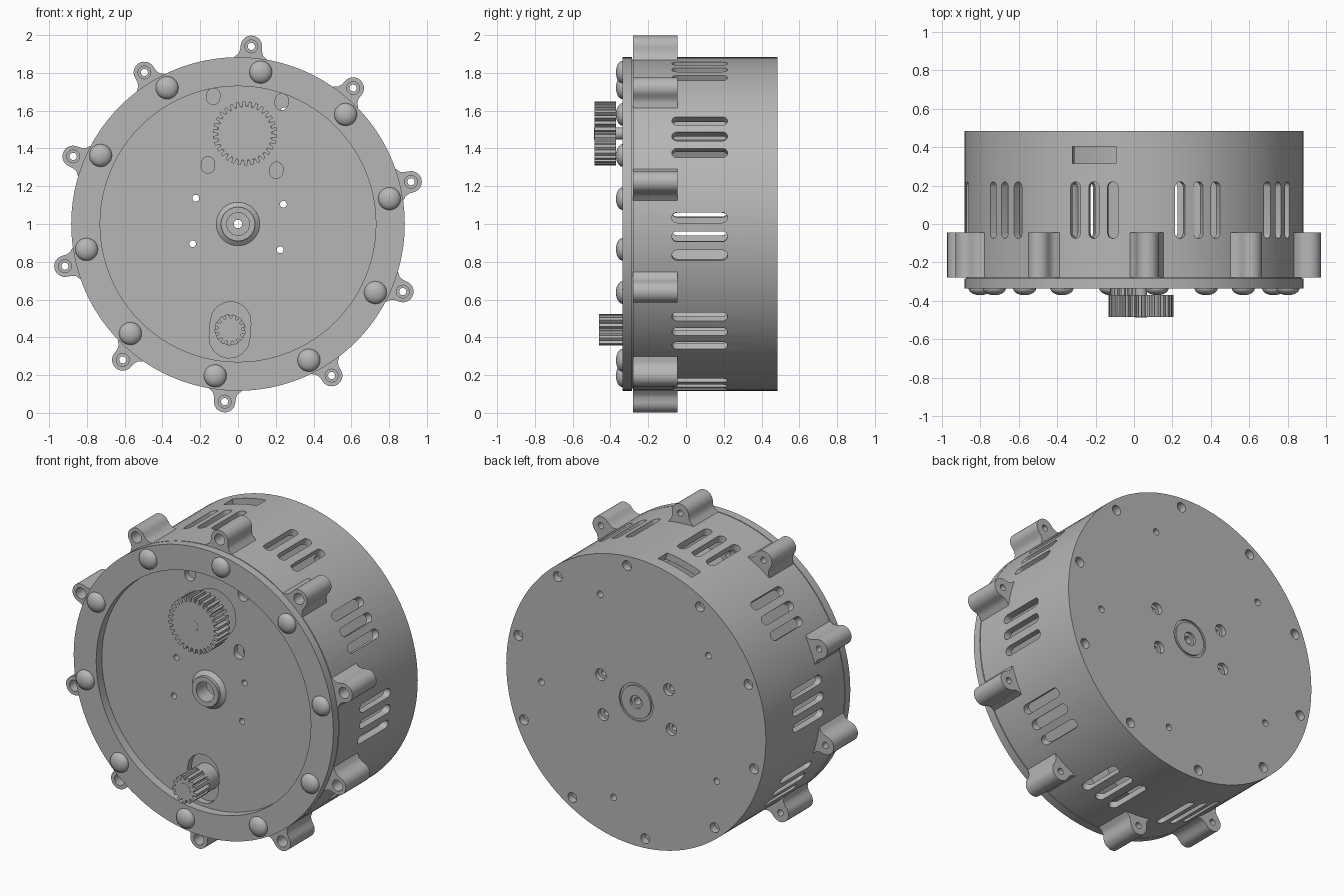
import bpy, bmesh, math
from math import sin, cos, radians, pi
from mathutils import Matrix

if "Cube" in bpy.data.objects:
    bpy.data.objects.remove(bpy.data.objects["Cube"], do_unlink=True)

mat = bpy.data.materials.new("machined_grey")
mat.use_nodes = True
GREY = (0.47, 0.47, 0.47, 1)
mat.diffuse_color = GREY
mat.node_tree.nodes["Principled BSDF"].inputs["Base Color"].default_value = GREY

AXIS = Matrix.Translation((0, 0, 1))   # main axis runs along y at z = 1
TILT = 85.7                            # direction of the first mounting ear
RADIUS, WALL, BACK = 0.883, 0.84, 0.485


def around(angle):
    """Turn a part built at the top of the drum to a polar angle."""
    return AXIS @ Matrix.Rotation(radians(90 - angle), 4, 'Y')


def at(x, z):
    return AXIS @ Matrix.Translation((x, 0, z))


def polar(r, angle):
    return r * cos(radians(angle)), r * sin(radians(angle))


def circle(r, n=32):
    return [polar(r, 360 * i / n) for i in range(n)]


def stadium(width, height, n=8):
    r, h = width / 2, (height - width) / 2
    return [(r * cos(pi * i / n), h + r * sin(pi * i / n)) for i in range(n + 1)] + \
           [(-r * cos(pi * i / n), -h - r * sin(pi * i / n)) for i in range(n + 1)]


def box(w, h):
    return [(-w / 2, -h / 2), (w / 2, -h / 2), (w / 2, h / 2), (-w / 2, h / 2)]


def gear_outline(teeth, root, tip):
    pts = []
    for i in range(teeth):
        for f, r in ((0, root), (0.28, root), (0.42, tip), (0.86, tip)):
            pts.append(polar(r, 360 * (i + f) / teeth))
    return pts


def prism(bm, pts, y0, y1, m=AXIS):
    """Extrude an x-z outline from y0 to y1."""
    a = [bm.verts.new(m @ Matrix.Translation((x, y0, z)).translation) for x, z in pts]
    b = [bm.verts.new(m @ Matrix.Translation((x, y1, z)).translation) for x, z in pts]
    n = len(pts)
    bm.faces.new(a)
    bm.faces.new(b[::-1])
    for i in range(n):
        j = (i + 1) % n
        bm.faces.new((a[i], b[i], b[j], a[j]))


def lathe(bm, profile, m=AXIS, n=32):
    """Spin a closed (radius, y) profile around the y axis."""
    rings = []
    for i in range(n):
        t = 2 * pi * i / n
        rings.append([bm.verts.new(m @ Matrix.Translation((r * cos(t), y, r * sin(t))).translation)
                      for r, y in profile])
    k = len(profile)
    for i in range(n):
        p, q = rings[i], rings[(i + 1) % n]
        for j in range(k):
            h = (j + 1) % k
            if profile[j][0] == 0 and profile[h][0] == 0:
                continue
            bm.faces.new((p[j], p[h], q[h], q[j]))


def finish(name, bm, cutter=None):
    """Make an object, cut it if asked, and shade it."""
    def make(label, mesh_bm):
        bmesh.ops.remove_doubles(mesh_bm, verts=mesh_bm.verts, dist=1e-6)
        bmesh.ops.recalc_face_normals(mesh_bm, faces=mesh_bm.faces)
        me = bpy.data.meshes.new(label)
        mesh_bm.to_mesh(me)
        mesh_bm.free()
        o = bpy.data.objects.new(label, me)
        bpy.context.collection.objects.link(o)
        return o
    ob = make(name, bm)
    ob.data.materials.append(mat)
    bpy.ops.object.select_all(action='DESELECT')
    bpy.context.view_layer.objects.active = ob
    ob.select_set(True)
    if cutter:
        tool = make(name + "_cutter", cutter)
        tool.hide_render = True
        mod = ob.modifiers.new("cut", 'BOOLEAN')
        mod.operation, mod.solver, mod.object = 'DIFFERENCE', 'EXACT', tool
        bpy.ops.object.modifier_apply(modifier=mod.name)
        bpy.data.objects.remove(tool, do_unlink=True)
    bpy.ops.object.shade_smooth_by_angle(angle=radians(30))
    return ob


mount_holes = [polar(0.262, TILT + a) for a in (-62, 62, 118 + 2, 242 - 2)]
mount_holes = [polar(0.262, a) for a in (23.5, 148.5, 203.5, 328.5)]

# Drum housing with closed back, hub groove and centre bore
bm, cut = bmesh.new(), bmesh.new()
lathe(bm, [(0.022, 0.47), (0.04, 0.47), (0.04, BACK), (0.1, BACK), (0.1, 0.475),
           (0.115, 0.475), (0.115, BACK), (RADIUS, BACK), (RADIUS, -0.28),
           (WALL, -0.28), (WALL, 0.42), (0.022, 0.42)], n=96)
upright = Matrix.Translation((0, 0.0725, 0)) @ Matrix.Rotation(pi / 2, 4, 'X')
for i in range(10):
    mid = TILT - 18 + 36 * i
    for step in (-6.5, 0, 6.5):        # cooling slots
        prism(cut, stadium(0.055, 0.295), 0.78, 0.95, around(mid + step) @ upright)
    lathe(cut, [(0, 0.44), (0.03, 0.44), (0.03, 0.5), (0, 0.5)],
          at(*polar(0.825, TILT + 36 * i)), 20)
window = around(TILT + 18) @ Matrix.Translation((0, 0.36, 0)) @ Matrix.Rotation(pi / 2, 4, 'X')
prism(cut, box(0.235, 0.09), 0.78, 0.95, window)
for i in range(5):
    prism(cut, circle(0.02, 20), 0.4, 0.5, at(*polar(0.645, TILT - 18 + 72 * i)))
for p in mount_holes:
    lathe(cut, [(0, 0.4), (0.018, 0.4), (0.018, 0.455), (0.036, 0.455), (0.036, 0.5), (0, 0.5)],
          at(*p), 20)
finish("drum_housing", bm, cut)

# Mounting ears with counterbored holes
bm, cut = bmesh.new(), bmesh.new()
ear = [(0.095, 0.862), (0.085, 0.882), (0.066, 0.898), (0.058, 0.92)]
ear += [(0.057 * cos(pi * i / 14), 0.943 + 0.057 * sin(pi * i / 14)) for i in range(15)]
ear += [(-x, z) for x, z in reversed(ear[:4])]
for i in range(10):
    m = around(TILT + 36 * i)
    prism(bm, ear, -0.28, -0.045, m)
    lathe(cut, [(0, -0.3), (0.034, -0.3), (0.034, -0.2), (0.019, -0.2), (0.019, 0), (0, 0)],
          m @ Matrix.Translation((0, 0, 0.943)), 20)
finish("mounting_ears", bm, cut)

# Front cover: raised rim, recessed plate and hub collar
bm, cut = bmesh.new(), bmesh.new()
lathe(bm, [(0.06, -0.22), (0.06, -0.32), (0.09, -0.32), (0.09, -0.3), (0.115, -0.28),
           (0.73, -0.28), (0.73, -0.335), (RADIUS, -0.335), (RADIUS, -0.285),
           (0.872, -0.285), (0.872, -0.28), (0.839, -0.28), (0.839, -0.24),
           (0.1, -0.24), (0.1, -0.22)], n=96)
gear_at, pinion_at = polar(0.481, TILT), polar(0.562, TILT + 180)
lean = Matrix.Rotation(radians(90 - TILT), 4, 'Y')
prism(cut, circle(0.145, 40), -0.3, -0.2, at(*gear_at))
prism(cut, stadium(0.215, 0.3), -0.3, -0.2, at(*pinion_at) @ lean)
for i in range(4):
    x, z = polar(0.257, 40.5 + 90 * i)
    prism(cut, stadium(0.07, 0.088), -0.3, -0.2, at(gear_at[0] + x, gear_at[1] + z) @ lean)
for p in mount_holes:
    prism(cut, circle(0.018, 20), -0.3, -0.2, at(*p))
finish("front_cover", bm, cut)

# Domed screw heads on the rim
bm = bmesh.new()
dome = [(0, -0.33), (0.06, -0.33)]
dome += [(0.06 * cos(pi * i / 16), -0.335 - 0.036 * sin(pi * i / 16)) for i in range(8)]
dome.append((0, -0.371))
for i in range(10):
    lathe(bm, dome, at(*polar(0.813, 81.5 + 36 * i)), 28)
finish("dome_screws", bm)

# Large gear and pinion, each on its shaft and motor body
for name, pos, outline, y0, y1, shaft, body in (
        ("large_gear", gear_at, gear_outline(30, 0.142, 0.17), -0.485, -0.37, 0.032, 0.19),
        ("pinion", pinion_at, gear_outline(13, 0.062, 0.083), -0.46, -0.325, 0.04, 0.16)):
    bm = bmesh.new()
    prism(bm, outline, y0, y1, at(*pos))
    finish(name, bm)
    bm = bmesh.new()
    prism(bm, circle(shaft), y0 - 0.001, -0.2, at(*pos))
    finish(name + "_shaft", bm)
    bm = bmesh.new()
    prism(bm, circle(body, 40), -0.238, -0.1, at(*pos))
    finish(name + "_motor", bm)

# Collar behind the pinion
bm = bmesh.new()
prism(bm, circle(0.08), -0.33, -0.2, at(*pinion_at))
finish("pinion_collar", bm)
